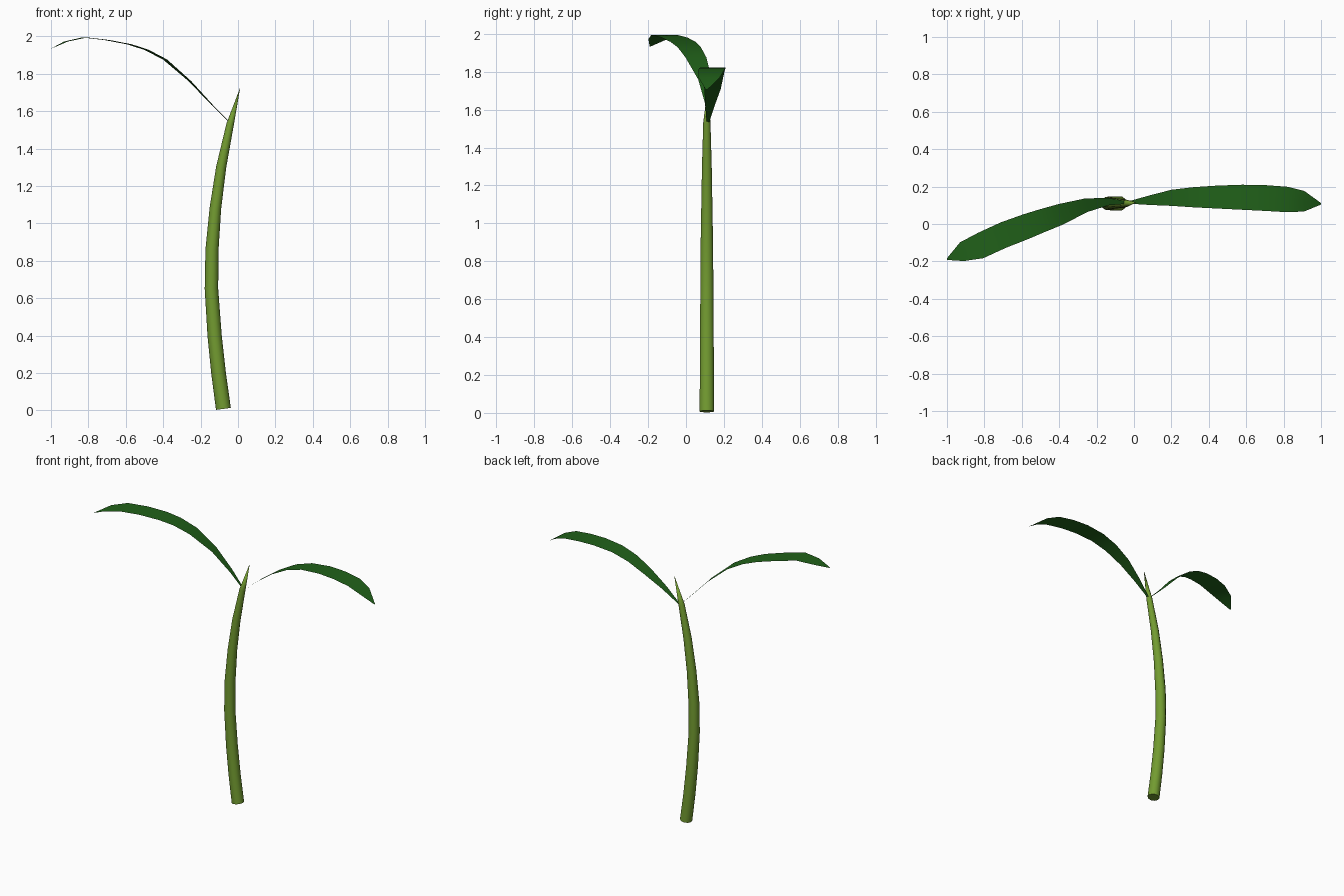
import bpy, bmesh, math
from mathutils import Vector

if "Cube" in bpy.data.objects:
    bpy.data.objects.remove(bpy.data.objects["Cube"])


def finish(name, bm, color):
    me = bpy.data.meshes.new(name)
    for f in bm.faces:
        f.smooth = len(f.verts) <= 4
    bm.to_mesh(me)
    bm.free()
    ob = bpy.data.objects.new(name, me)
    bpy.context.collection.objects.link(ob)
    mat = bpy.data.materials.new(name + "_green")
    mat.diffuse_color = color
    mat.use_nodes = True
    mat.node_tree.nodes["Principled BSDF"].inputs["Base Color"].default_value = mat.diffuse_color
    me.materials.append(mat)
    return ob


# Stem: tapered round sweep along a bowed path (x, z, radius), ending in a point
def make_stem(path, y, sides=10):
    bm = bmesh.new()
    rings = []
    for i, (x, z, r) in enumerate(path[:-1]):
        a, b = path[max(i - 1, 0)], path[i + 1]
        t = Vector((b[0] - a[0], 0, b[1] - a[1])).normalized()
        side = Vector((t.z, 0, -t.x))
        ring = []
        for k in range(sides):
            ang = 2 * math.pi * k / sides
            p = Vector((x, y, z)) + side * r * math.cos(ang) + Vector((0, r * math.sin(ang), 0))
            ring.append(bm.verts.new(p))
        rings.append(ring)
    tip = bm.verts.new((path[-1][0], y + 0.006, path[-1][1]))
    for k in range(sides):
        n = (k + 1) % sides
        for lo, hi in zip(rings, rings[1:]):
            bm.faces.new((lo[k], lo[n], hi[n], hi[k]))
        bm.faces.new((rings[-1][k], rings[-1][n], tip))
    bm.faces.new(list(reversed(rings[0])))
    return finish("stem", bm, (0.17, 0.33, 0.03, 1))


# Leaf: thin sheet made of cross rungs (x, y, z, half width)
def make_leaf(name, rungs, skew):
    bm = bmesh.new()
    rows = []
    for x, y, z, w in rungs:
        rows.append([bm.verts.new((x + skew * w * s, y + w * s, z)) for s in (-1, 0, 1)])
    for a, b in zip(rows, rows[1:]):
        for j in range(2):
            f = bm.faces.new((a[j], b[j], b[j + 1], a[j + 1]))
            f.normal_update()
            if f.normal.z < 0:
                f.normal_flip()
    return finish(name, bm, (0.015, 0.12, 0.01, 1))


make_stem([(-0.078, 0.008, 0.04), (-0.104, 0.2, 0.039), (-0.125, 0.4, 0.038),
           (-0.142, 0.65, 0.036), (-0.139, 0.86, 0.035), (-0.121, 1.08, 0.031),
           (-0.09, 1.3, 0.027), (-0.042, 1.53, 0.02), (0.012, 1.727, 0)], 0.11)

make_leaf("left_leaf", [
    (-0.03, 0.115, 1.525, 0.006), (-0.14, 0.12, 1.635, 0.02), (-0.257, 0.1, 1.76, 0.036),
    (-0.39, 0.052, 1.876, 0.055), (-0.49, 0.018, 1.928, 0.061), (-0.58, -0.015, 1.957, 0.066),
    (-0.7, -0.06, 1.98, 0.068), (-0.82, -0.115, 1.994, 0.068), (-0.92, -0.148, 1.972, 0.05),
    (-1.0, -0.188, 1.934, 0.004)], -0.2)

make_leaf("right_leaf", [
    (-0.03, 0.115, 1.53, 0.006), (0.08, 0.127, 1.623, 0.025), (0.2, 0.14, 1.708, 0.043),
    (0.32, 0.143, 1.773, 0.054), (0.44, 0.144, 1.81, 0.061), (0.58, 0.143, 1.823, 0.067),
    (0.7, 0.139, 1.819, 0.069), (0.82, 0.131, 1.804, 0.068), (0.91, 0.122, 1.768, 0.055),
    (1.0, 0.108, 1.705, 0.004)], 0.0)
